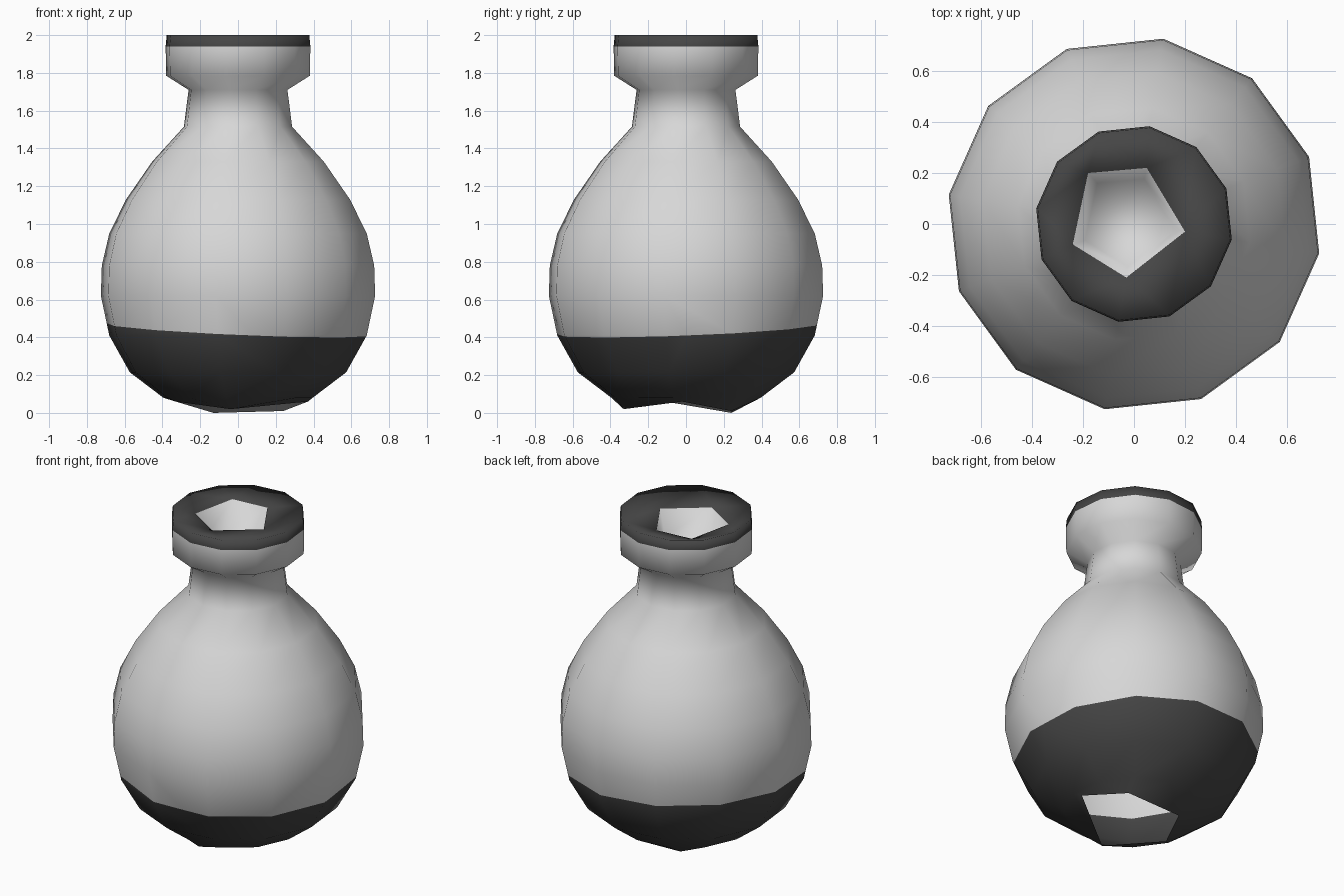
import bpy, bmesh, math
from mathutils import Vector

if "Cube" in bpy.data.objects:
    bpy.data.objects.remove(bpy.data.objects["Cube"])


def material(name, value):
    m = bpy.data.materials.new(name)
    m.diffuse_color = (value, value, value, 1)
    m.use_nodes = True
    m.node_tree.nodes["Principled BSDF"].inputs["Base Color"].default_value = m.diffuse_color
    return m


light = material("light grey glaze", 0.68)
dark = material("charcoal glaze", 0.06)

SIDES = 12
PROFILE = [(0.40, 0.08), (0.58, 0.215), (0.69, 0.41), (0.735, 0.62), (0.73, 0.78),
           (0.69, 0.95), (0.60, 1.13), (0.46, 1.33), (0.29, 1.515),
           (0.265, 1.71), (0.385, 1.785), (0.388, 1.94), (0.382, 2.0)]
# Irregular five-sided openings of the base and the mouth
FOOT = [(0.37, -0.02, 0.06), (0.24, 0.24, 0.01), (-0.13, 0.24, 0.0),
        (-0.33, -0.11, 0.06), (-0.04, -0.33, 0.02)]
MOUTH = [(0.20, -0.03), (0.05, 0.22), (-0.18, 0.20), (-0.24, -0.08), (-0.03, -0.21)]

bm = bmesh.new()


def ring(points):
    verts = [bm.verts.new(p) for p in points]
    edges = [bm.edges.new((v, verts[i - 1])) for i, v in enumerate(verts)]
    return verts, edges


def circle(r, z, turn):
    angles = [turn + math.tau * i / SIDES for i in range(SIDES)]
    return [(r * math.cos(a), r * math.sin(a), z) for a in angles]


def bridge(a, b):
    return bmesh.ops.bridge_loops(bm, edges=a[1] + b[1])["faces"]


# Outer wall, from the foot to the rim
turn = math.radians(-9)
rings = [ring(FOOT)] + [ring(circle(r, z, turn)) for r, z in PROFILE]
for a, b in zip(rings, rings[1:]):
    bridge(a, b)

# Rim sloping in to the mouth, then a closed pit
mouth = ring([(x, y, 1.96) for x, y in MOUTH])
pit = ring([(x * 0.8, y * 0.8, 1.80) for x, y in MOUTH])
bridge(rings[-1], mouth)
inside = bridge(mouth, pit)
inside.append(bm.faces.new(pit[0]))
pit_faces = set(inside)
bmesh.ops.recalc_face_normals(bm, faces=bm.faces[:])

# Cut the wall along the two glaze lines
tilt = Vector((0.045, -0.04, 1))
low, high = Vector((0, 0, 0.44)), Vector((0, 0, 1.94))
for point, normal in ((low, tilt), (high, Vector((0, 0, 1)))):
    wall = [f for f in bm.faces if f not in pit_faces]
    geom = wall + list({e for f in wall for e in f.edges}) + list({v for f in wall for v in f.verts})
    bmesh.ops.bisect_plane(bm, geom=geom, plane_co=point, plane_no=normal, dist=0.0005)

for f in bm.faces:
    c = f.calc_center_median()
    painted = (c - low).dot(tilt) < 0 or c.z > high.z
    f.material_index = int(painted and f not in pit_faces)
    f.smooth = True

mesh = bpy.data.meshes.new("vase")
bm.to_mesh(mesh)
bm.free()
mesh.materials.append(light)
mesh.materials.append(dark)
vase = bpy.data.objects.new("vase", mesh)
bpy.context.collection.objects.link(vase)
